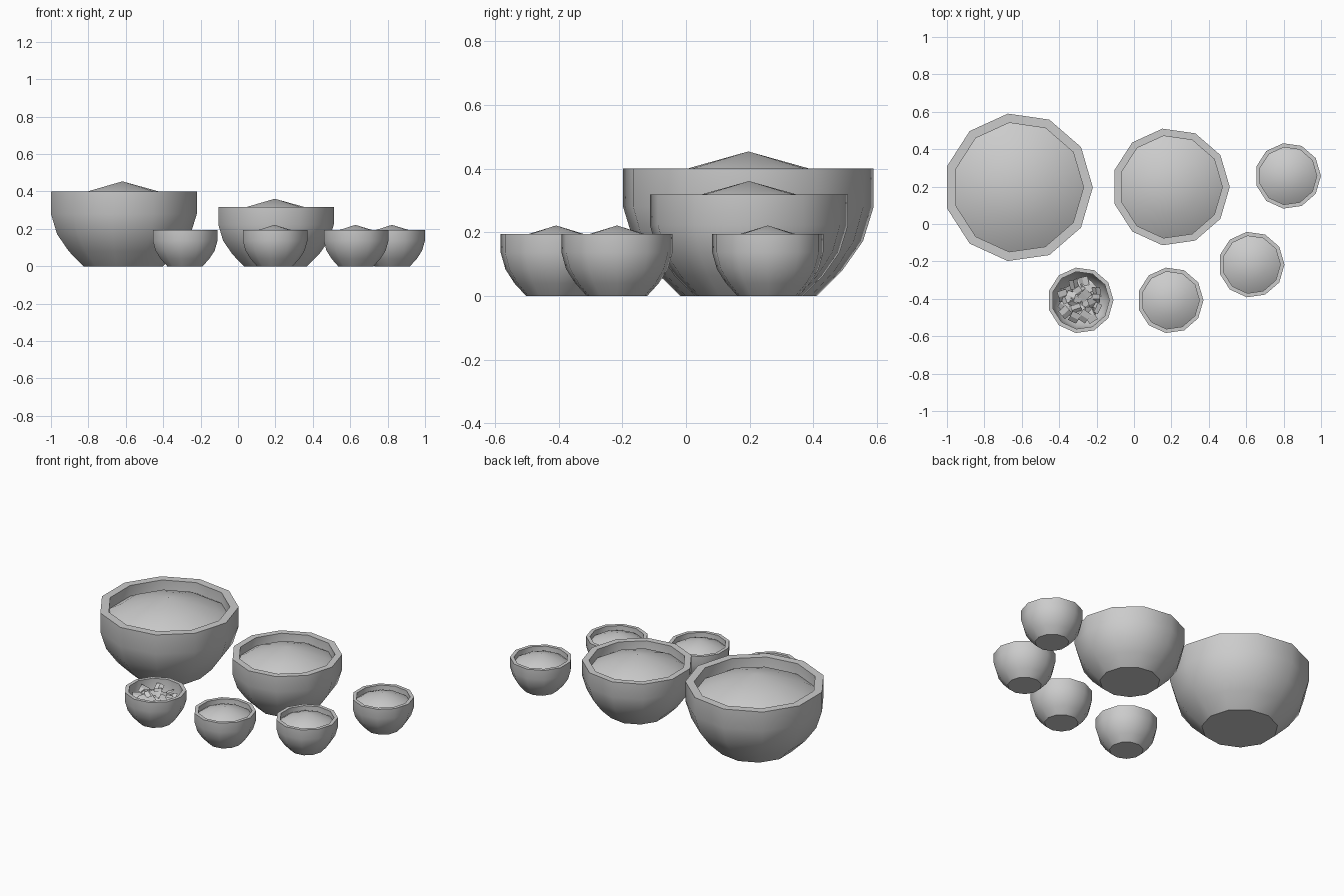
import bpy, bmesh, math, random
from mathutils import Matrix, Vector, Euler

if "Cube" in bpy.data.objects:
    bpy.data.objects.remove(bpy.data.objects["Cube"])

SIDES = 11
random.seed(4)


def finish(name, bm, angle=40):
    bmesh.ops.recalc_face_normals(bm, faces=bm.faces)
    me = bpy.data.meshes.new(name)
    bm.to_mesh(me)
    bm.free()
    ob = bpy.data.objects.new(name, me)
    bpy.context.collection.objects.link(ob)
    bpy.ops.object.select_all(action='DESELECT')
    ob.select_set(True)
    bpy.context.view_layer.objects.active = ob
    if angle:
        bpy.ops.object.shade_smooth_by_angle(angle=math.radians(angle))
    return ob


def lathe(name, profile, cx, cy, R, H, cap_start=False, cap_end=False):
    """Spin a normalised (radius, height) profile; radius 0 makes a tip."""
    bm = bmesh.new()
    rings = []
    for r, z in profile:
        n = 1 if r == 0 else SIDES
        rings.append([bm.verts.new((cx + R * r * math.cos(2 * math.pi * i / SIDES),
                                    cy + R * r * math.sin(2 * math.pi * i / SIDES),
                                    H * z)) for i in range(n)])
    for a, b in zip(rings, rings[1:]):
        for i in range(SIDES):
            j = (i + 1) % SIDES
            if len(b) == 1:
                bm.faces.new((a[i], a[j], b[0]))
            else:
                bm.faces.new((a[i], a[j], b[j], b[i]))
    if cap_start:
        bm.faces.new(rings[0])
    if cap_end:
        bm.faces.new(rings[-1])
    return finish(name, bm)


# bowl: outside up to the flat rim, then down the inside
BOWL = [(0.545, 0), (0.75, 0.2), (0.915, 0.43), (1, 0.70), (1, 1),
        (0.875, 1), (0.875, 0.72), (0.80, 0.47), (0.65, 0.26), (0.48, 0.11)]
# heaped contents
MOUND = [(0.88, 0.83), (0.72, 0.92), (0.47, 1.005), (0, 1.135)]

# name, centre x, centre y, radius, height, heaped
BOWLS = [
    ("large", -0.618, 0.196, 0.398, 0.40, True),
    ("medium", 0.197, 0.198, 0.315, 0.318, True),
    ("small_back", 0.823, 0.257, 0.1765, 0.195, True),
    ("small_right", 0.628, -0.217, 0.1765, 0.195, True),
    ("small_centre", 0.195, -0.408, 0.1765, 0.195, True),
    ("small_left", -0.286, -0.408, 0.1765, 0.195, False),
]
for name, x, y, R, H, heaped in BOWLS:
    lathe(name + "_bowl", BOWL, x, y, R, H, True, True)
    if heaped:
        lathe(name + "_contents", MOUND, x, y, R, H)

# loose creased flakes filling the left small bowl
bm = bmesh.new()
cx, cy = -0.286, -0.408
for k in range(34):
    d = 0.105 * math.sqrt((k + 0.5) / 34)
    a = k * 2.4
    z = random.uniform(0.12, 0.165)
    rot = Euler((random.uniform(-0.5, 0.5), random.uniform(-0.5, 0.5),
                 random.uniform(0, 6.28))).to_matrix().to_4x4()
    m = Matrix.Translation((cx + d * math.cos(a), cy + d * math.sin(a), z)) @ rot
    w, l = random.uniform(0.018, 0.028), random.uniform(0.022, 0.036)
    rows = [[bm.verts.new(m @ Vector((u * l, v * w, 0.008 * (1 - abs(u)))))
             for v in (-1, 1)] for u in (-1, 0, 1)]
    for p, q in zip(rows, rows[1:]):
        bm.faces.new((p[0], q[0], q[1], p[1]))
# keep the flakes inside the bowl
for v in bm.verts:
    off = Vector((v.co.x - cx, v.co.y - cy))
    if off.length > 0.138:
        off *= 0.138 / off.length
        v.co.x, v.co.y = cx + off.x, cy + off.y
    v.co.z = min(v.co.z, 0.19)
finish("flakes", bm, 0)
